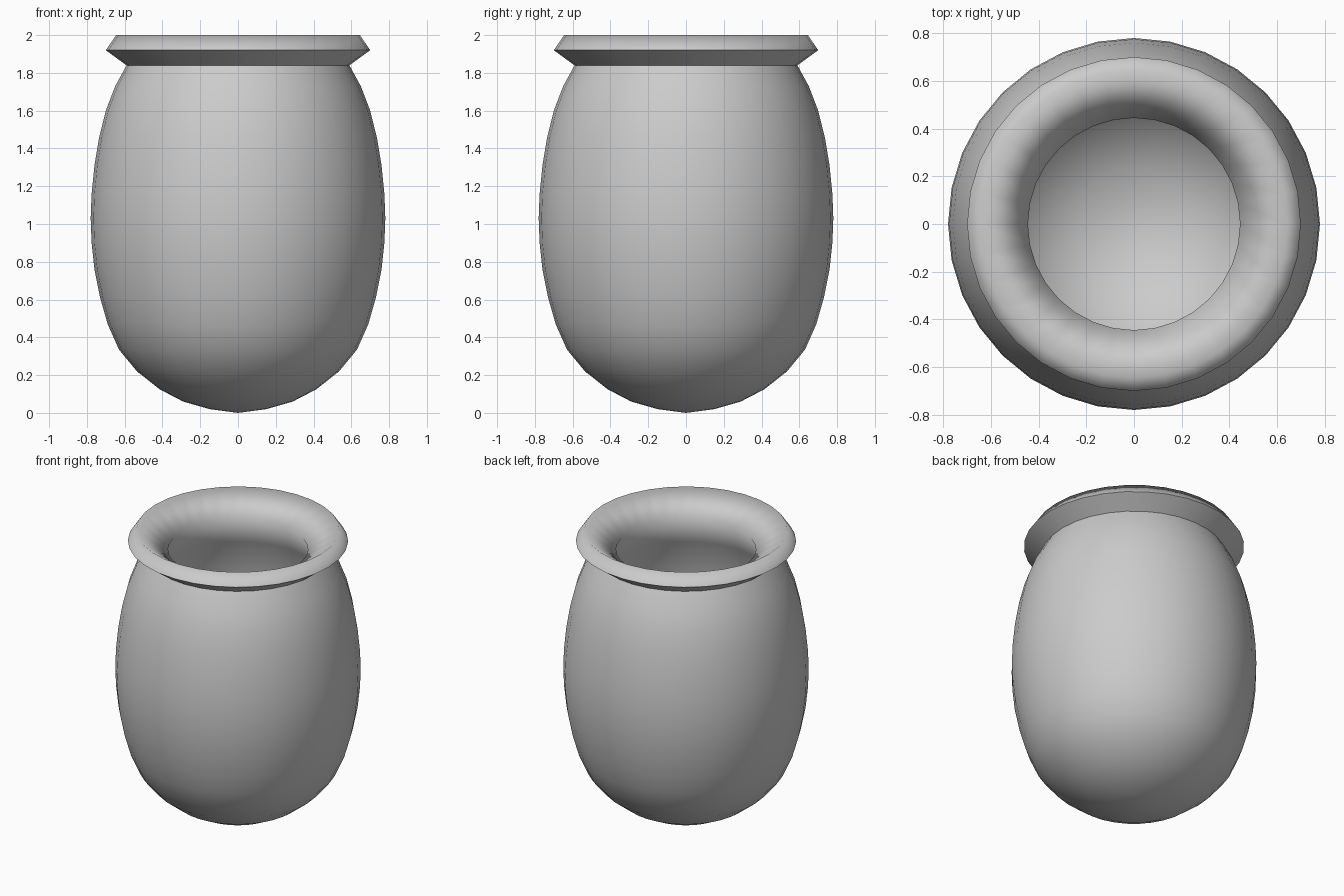
import bpy
import bmesh
import math
from mathutils import Vector

cube = bpy.data.objects.get("Cube")
if cube:
    bpy.data.objects.remove(cube)

SIDES = 32
WALL = 0.14

clay = bpy.data.materials.new("grey clay")
clay.use_nodes = True
colour = (0.6, 0.6, 0.6, 1)
clay.diffuse_color = colour
clay.node_tree.nodes["Principled BSDF"].inputs["Base Color"].default_value = colour

# Outer belly, from the bottom up to the neck: (radius, height)
belly = [(0, 0), (.15, .02), (.29, .06), (.415, .125), (.535, .22), (.63, .335),
         (.69, .47), (.73, .61), (.76, .76), (.775, .9), (.78, 1.03), (.775, 1.16),
         (.76, 1.31), (.735, 1.46), (.7, 1.6), (.65, 1.73), (.59, 1.84)]
# Flared lip and funnel down to the throat
lip = [(.7, 1.92), (.645, 2), (.445, 1.86)]


def inner_wall(points, thickness):
    """Offset the belly inward, returned from the neck down to the floor."""
    wall = [(0, thickness)]
    for before, here, after in zip(points, points[1:], points[2:]):
        along = (Vector(after) - Vector(before)).normalized()
        wall.append((here[0] - along.y * thickness, here[1] + along.x * thickness))
    return wall[::-1]


def lathe(name, profile, sharp):
    """Spin a profile around z; points listed in sharp keep a hard edge."""
    bm = bmesh.new()
    rings = []
    for r, z in profile:
        count = SIDES if r > 0 else 1
        rings.append([bm.verts.new((r * math.cos(math.tau * i / SIDES),
                                    r * math.sin(math.tau * i / SIDES), z))
                      for i in range(count)])
    for low, high in zip(rings, rings[1:]):
        for i in range(SIDES):
            j = (i + 1) % SIDES
            corners = [low[i % len(low)], low[j % len(low)],
                       high[j % len(high)], high[i % len(high)]]
            bm.faces.new(list(dict.fromkeys(corners)))
    for face in bm.faces:
        face.smooth = True
    for point in sharp:
        ring = rings[profile.index(point)]
        for i in range(SIDES):
            bm.edges.get((ring[i], ring[i - 1])).smooth = False
    bmesh.ops.recalc_face_normals(bm, faces=bm.faces)
    mesh = bpy.data.meshes.new(name)
    bm.to_mesh(mesh)
    bm.free()
    mesh.materials.append(clay)
    obj = bpy.data.objects.new(name, mesh)
    bpy.context.collection.objects.link(obj)
    return obj


# Hollow jar in one continuous wall: belly, lip, throat and cavity
lathe("jar", belly + lip + inner_wall(belly, WALL), [belly[-1], lip[0]])
